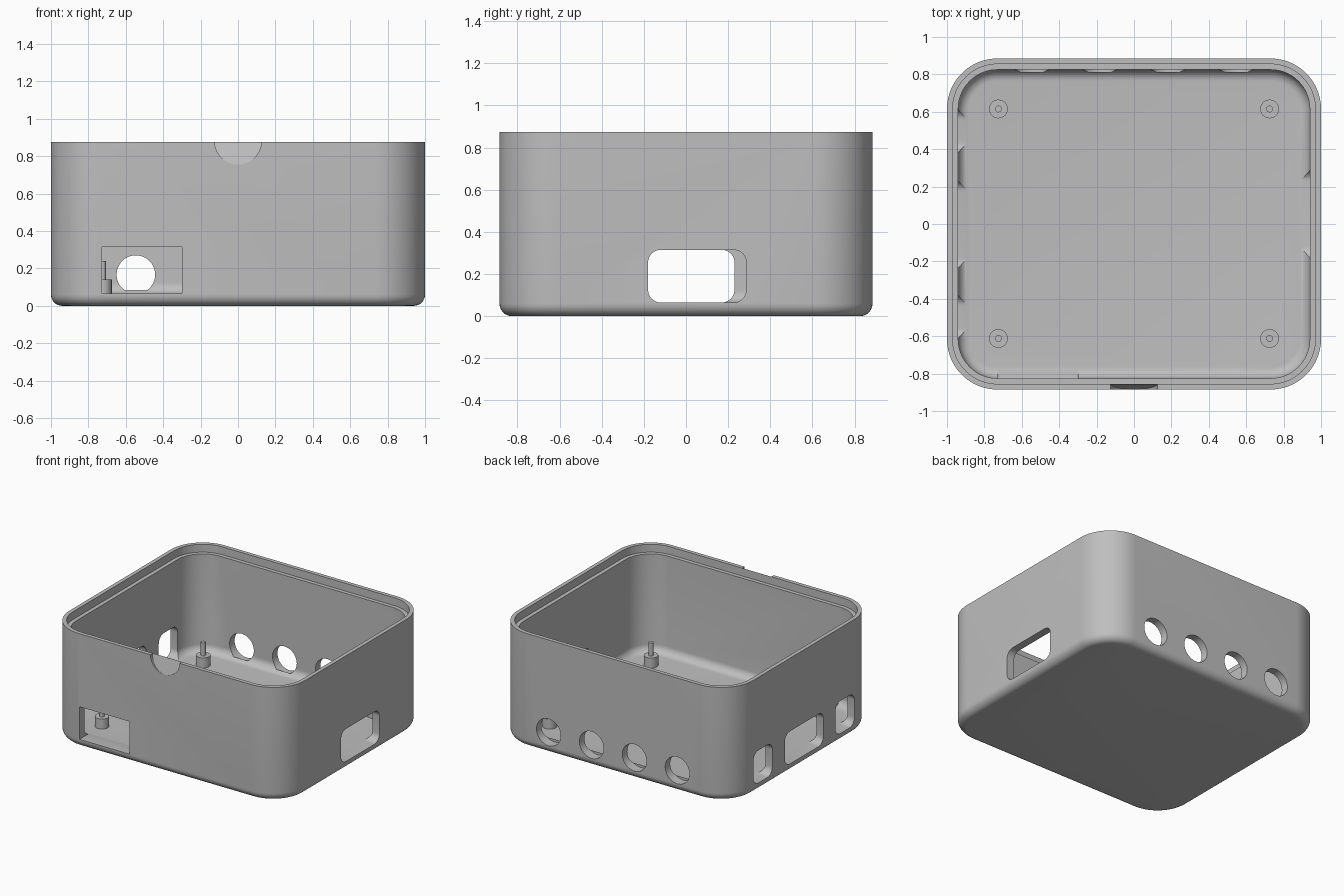
import bpy, bmesh
from math import sin, cos, pi, radians
from mathutils import Vector, Matrix

if "Cube" in bpy.data.objects:
    bpy.data.objects.remove(bpy.data.objects["Cube"], do_unlink=True)

HX, HY, H, R = 1.0, 0.885, 0.875, 0.27     # half sizes, height, corner radius
WALL, LIP, LEDGE = 0.06, 0.03, 0.06        # wall, lip thickness, lip depth
FLOOR, FILLET = 0.063, 0.06

grey = bpy.data.materials.new("light grey plastic")
grey.use_nodes = True
grey.diffuse_color = (0.52, 0.52, 0.52, 1)
grey.node_tree.nodes["Principled BSDF"].inputs["Base Color"].default_value = grey.diffuse_color


def rounded(hw, hh, r, n=16):
    """Outline of a rounded rectangle, counter-clockwise."""
    pts = []
    for k, (sx, sy) in enumerate([(1, 1), (-1, 1), (-1, -1), (1, -1)]):
        for i in range(n + 1):
            a = (k + i / n) * pi / 2
            pts.append((sx * (hw - r) + r * cos(a), sy * (hh - r) + r * sin(a)))
    return pts


def circle(r, n=48):
    return [(r * cos(2 * pi * i / n), r * sin(2 * pi * i / n)) for i in range(n)]


def skin(name, rings):
    """Closed solid through a list of rings of equal length."""
    bm = bmesh.new()
    loops = [[bm.verts.new(p) for p in ring] for ring in rings]
    n = len(loops[0])
    for a, b in zip(loops, loops[1:]):
        for i in range(n):
            j = (i + 1) % n
            bm.faces.new((a[i], a[j], b[j], b[i]))
    bm.faces.new(loops[0][::-1])
    bm.faces.new(loops[-1])
    bmesh.ops.recalc_face_normals(bm, faces=bm.faces)
    mesh = bpy.data.meshes.new(name)
    bm.to_mesh(mesh)
    bm.free()
    obj = bpy.data.objects.new(name, mesh)
    bpy.context.collection.objects.link(obj)
    mesh.materials.append(grey)
    return obj


def smooth(obj):
    bpy.ops.object.select_all(action="DESELECT")
    obj.select_set(True)
    bpy.context.view_layer.objects.active = obj
    bpy.ops.object.shade_smooth_by_angle(angle=radians(30))


def cut(target, cutter):
    mod = target.modifiers.new("cut", "BOOLEAN")
    mod.object, mod.operation, mod.solver = cutter, "DIFFERENCE", "EXACT"
    bpy.context.view_layer.objects.active = target
    bpy.ops.object.modifier_apply(modifier=mod.name)
    bpy.data.objects.remove(cutter, do_unlink=True)


def side_hole(outline, y, z, x0, x1):
    """Cutter running along x."""
    return skin("cutter", [[(x, y + u, z + v) for u, v in outline] for x in (x0, x1)])


def front_hole(outline, x, z, y0, y1):
    """Cutter running along y."""
    return skin("cutter", [[(x + u, y, z + v) for u, v in outline] for y in (y0, y1)])


# Case: outside up, over the lip and ledge, down the inside to the floor
STEPS = 8
angles = [i / STEPS * pi / 2 for i in range(STEPS + 1)]
profile = [(FILLET * (1 - sin(a)), FILLET * (1 - cos(a))) for a in angles]
profile += [(0, H), (LIP, H), (LIP, H - LEDGE), (WALL, H - LEDGE)]
profile += [(WALL + FILLET * (1 - cos(a)), FLOOR + FILLET * (1 - sin(a))) for a in angles]
case = skin("case", [[(x, y, z) for x, y in rounded(HX - d, HY - d, R - d)]
                     for d, z in profile])

# Rounded ports on both sides
PORT_Z, PORT_H = 0.19, 0.125
wide = rounded(0.233, PORT_H, 0.06, 8)
narrow = rounded(0.115, PORT_H, 0.06, 8)
cut(case, side_hole(wide, 0.053, PORT_Z, 0.85, 1.1))
cut(case, side_hole(wide, -0.003, PORT_Z, -1.1, -0.85))
for y in (-0.497, 0.497):
    cut(case, side_hole(narrow, y, PORT_Z, -1.1, -0.85))

# Four round holes in the back
for k in range(4):
    cut(case, front_hole(circle(0.103), -0.546 + 0.364 * k, 0.167, 0.81, 1.0))

# Square window in the front
window = [(-0.213, -PORT_H), (0.213, -PORT_H), (0.213, PORT_H), (-0.213, PORT_H)]
cut(case, front_hole(window, -0.513, PORT_Z, -1.0, -0.74))

# Thumb notch in the front rim, growing deeper toward the top
NOTCH = 0.125
disc = circle(NOTCH)
outer = [(u, -1.0, H + 0.005 + v) for u, v in disc]
inner = [(u, -HY + 0.031 * (v + NOTCH) / NOTCH, H + 0.005 + v) for u, v in disc]
cut(case, skin("cutter", [outer, inner]))
smooth(case)

# Four standoffs with locating pins
for x, xname in ((-0.725, "right"), (0.725, "left")):
    for y, yname in ((-0.612, "front"), (0.615, "back")):
        steps = [(0.05, FLOOR - 0.01), (0.05, 0.14), (0.018, 0.14), (0.018, 0.24)]
        post = skin(f"standoff_{yname}_{xname}",
                    [[(x + u, y + v, z) for u, v in circle(r, 32)] for r, z in steps])
        smooth(post)
